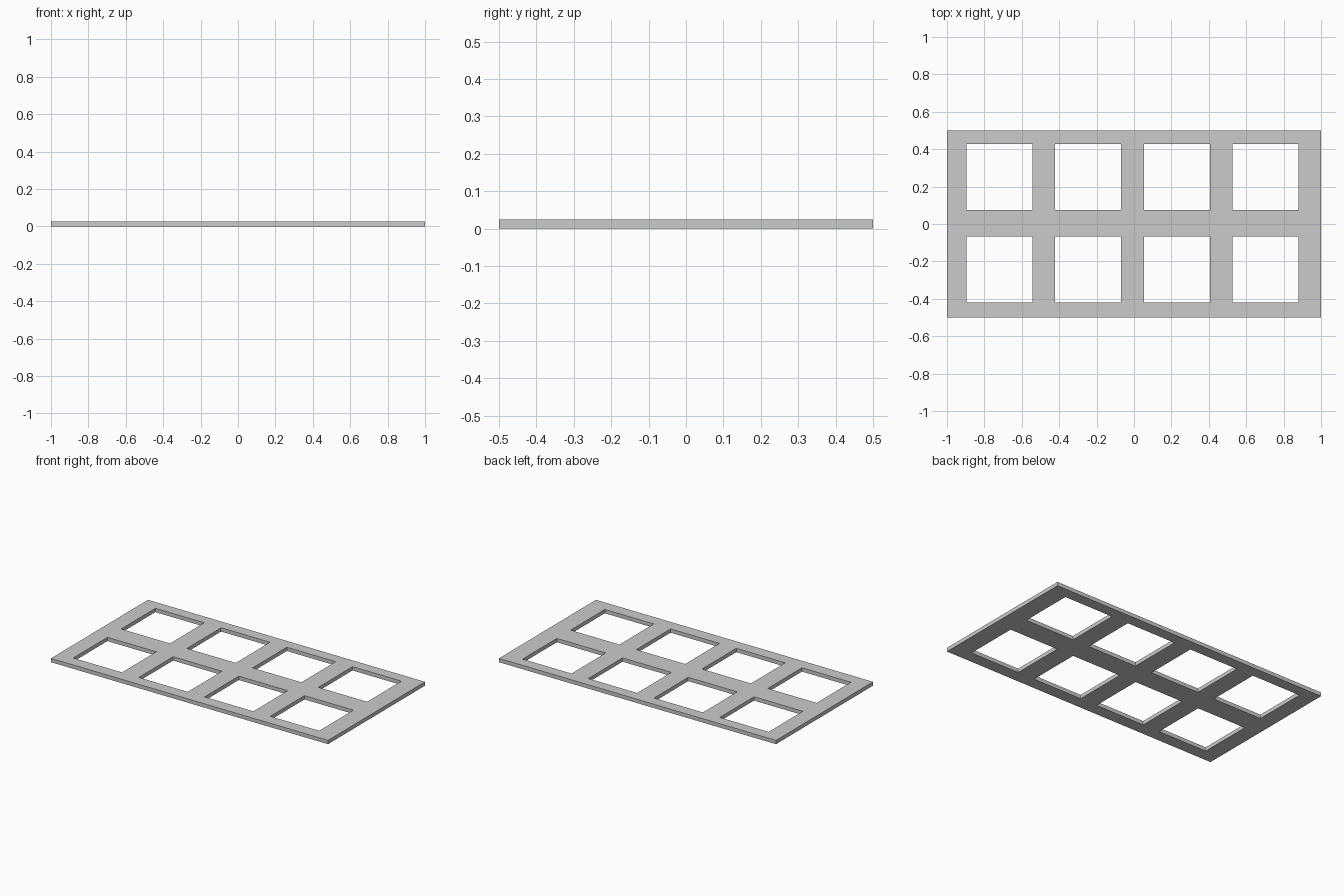
import bpy
import bmesh

cube = bpy.data.objects.get("Cube")
if cube:
    bpy.data.objects.remove(cube, do_unlink=True)

THICKNESS = 0.025
OPENING = 0.353


def cut_lines(half, starts):
    """Outer edges plus both sides of every opening along one axis."""
    inner = [v for s in starts for v in (s, s + OPENING)]
    return [-half] + inner + [half]


# Plain grey material
grey = bpy.data.materials.new("plain_grey")
grey.use_nodes = True
colour = (0.6, 0.6, 0.6, 1.0)
grey.diffuse_color = colour
grey.node_tree.nodes["Principled BSDF"].inputs["Base Color"].default_value = colour

# Flat lattice: odd cells in both directions are left open
xs = cut_lines(1.0, [-0.896 + 0.4743 * i for i in range(4)])
ys = cut_lines(0.5, [-0.42, 0.075])
bm = bmesh.new()
grid = [[bm.verts.new((x, y, 0)) for y in ys] for x in xs]
for i in range(len(xs) - 1):
    for j in range(len(ys) - 1):
        if i % 2 and j % 2:
            continue
        bm.faces.new((grid[i][j], grid[i + 1][j],
                      grid[i + 1][j + 1], grid[i][j + 1]))

# Thicken the lattice upward into a solid panel
top = bmesh.ops.extrude_face_region(bm, geom=bm.faces[:])["geom"]
bmesh.ops.translate(bm, vec=(0, 0, THICKNESS),
                    verts=[g for g in top if isinstance(g, bmesh.types.BMVert)])
bmesh.ops.recalc_face_normals(bm, faces=bm.faces[:])

mesh = bpy.data.meshes.new("window_panel")
bm.to_mesh(mesh)
bm.free()
mesh.materials.append(grey)
panel = bpy.data.objects.new("window_panel", mesh)
bpy.context.collection.objects.link(panel)
